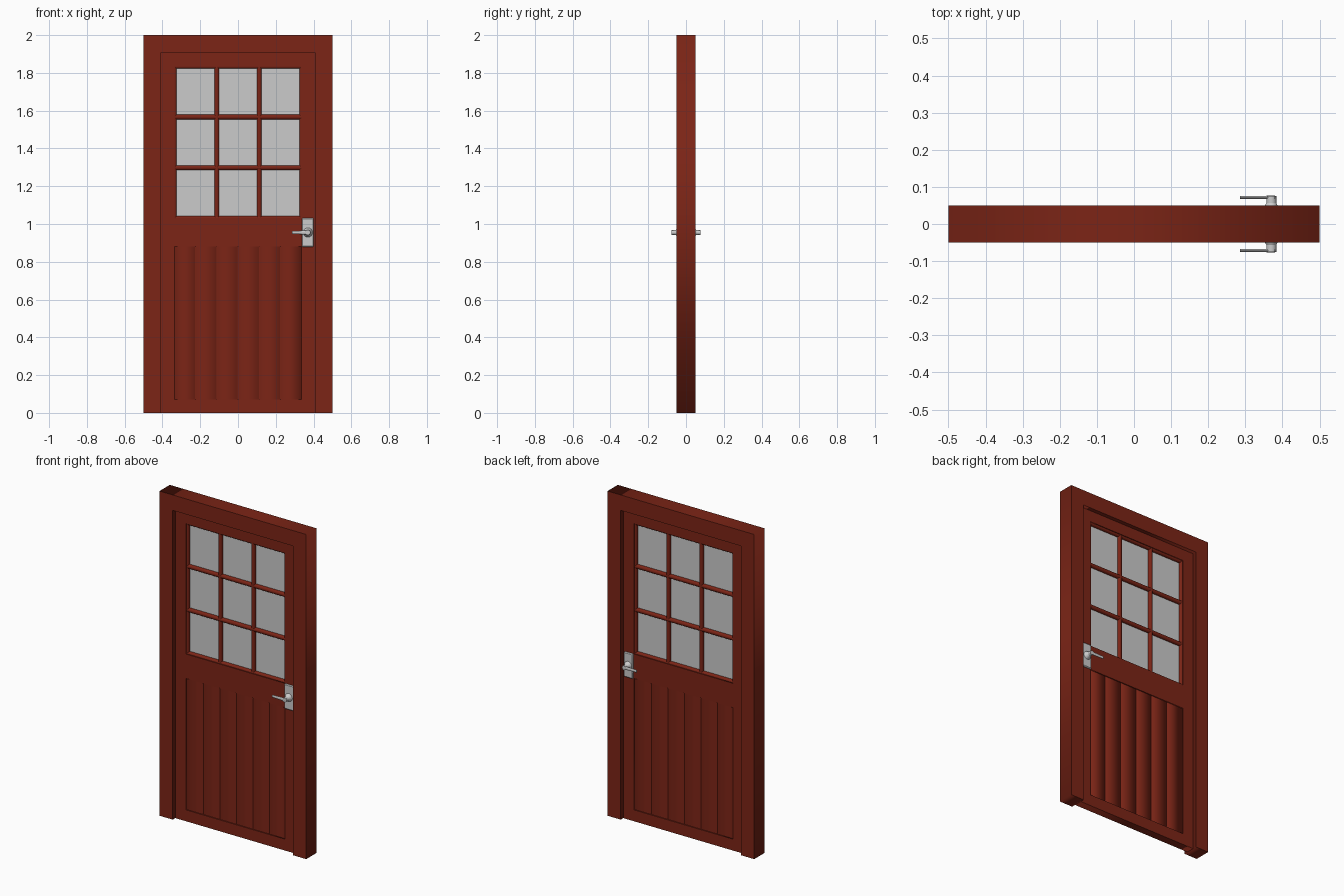
import bpy, math

if "Cube" in bpy.data.objects:
    bpy.data.objects.remove(bpy.data.objects["Cube"])

red = bpy.data.materials.new("red_paint")
red.diffuse_color = (0.2, 0.018, 0.008, 1)
red.use_nodes = True
red.node_tree.nodes["Principled BSDF"].inputs["Base Color"].default_value = red.diffuse_color


def extrude(name, loops, half, loc=(0, 0, 0), rot=(0, 0, 0), mat=red):
    """Filled 2D outline (extra loops are holes), extruded both ways by half."""
    cu = bpy.data.curves.new(name, "CURVE")
    cu.dimensions, cu.fill_mode, cu.extrude = "2D", "BOTH", half
    for pts in loops:
        sp = cu.splines.new("POLY")
        sp.points.add(len(pts) - 1)
        for p, (x, y) in zip(sp.points, pts):
            p.co = (x, y, 0, 1)
        sp.use_cyclic_u = True
    ob = bpy.data.objects.new(name, cu)
    bpy.context.collection.objects.link(ob)
    ob.location, ob.rotation_euler = loc, rot
    bpy.ops.object.select_all(action="DESELECT")
    bpy.context.view_layer.objects.active = ob
    ob.select_set(True)
    bpy.ops.object.convert(target="MESH")
    ob = bpy.context.object
    ob.name = name
    if mat:
        ob.data.materials.clear()
        ob.data.materials.append(mat)
    return ob


def rect(x0, x1, y0, y1):
    return [(x0, y0), (x1, y0), (x1, y1), (x0, y1)]


def cyl(name, r1, r2, depth, loc, rot, scale=(1, 1, 1)):
    bpy.ops.mesh.primitive_cone_add(vertices=24, radius1=r1, radius2=r2, depth=depth,
                                    location=loc, rotation=rot)
    ob = bpy.context.object
    ob.name, ob.scale = name, scale
    bpy.ops.object.shade_smooth_by_angle(angle=math.radians(35))
    return ob


UP = (math.pi / 2, 0, 0)   # stand an xy outline up in the xz plane

# Surrounding frame: three-sided, open at the floor
extrude("door_frame", [[(-.5, 0), (-.41, 0), (-.41, 1.905), (.41, 1.905),
                        (.41, 0), (.5, 0), (.5, 2), (-.5, 2)]], .05, rot=UP)

# Door leaf with window and panel openings
extrude("door_leaf", [rect(-.41, .41, 0, 1.905), rect(-.3375, .3375, 1.03, 1.835),
                      rect(-.3375, .3375, .07, .88)], .025, rot=UP)

# Lower panel of planks with narrow grooves on both faces
t, g = .019, .003
top = [(-.3375, t)]
for i in range(-2, 3):
    x = i * .1125
    top += [(x - g, t), (x, t - 2 * g), (x + g, t)]
top.append((.3375, t))
extrude("plank_panel", [top + [(x, -y) for x, y in reversed(top)]], .405, loc=(0, 0, .475))

# Window bars with chamfered profile; the outer ones form the trim
w, n, d, e = .0125, .007, .012, .02
bar = [(-w, -d), (-n, -e), (n, -e), (w, -d), (w, d), (n, e), (-n, e), (-w, d)]
for i in range(4):
    extrude("upright_bar", [bar], .4025, loc=(-.3375 + i * .225, 0, 1.4325))
    extrude("cross_bar", [bar], .3375, loc=(0, 0, 1.03 + i * .805 / 3),
            rot=(0, math.pi / 2, 0))

# Glass
extrude("glass_pane", [rect(-.335, .335, 1.033, 1.833)], .004, rot=UP, mat=None)

# Lever handle on each face
hx, hz = .37, .955
for s in (-1, 1):
    out = (-s * math.pi / 2, 0, 0)   # cone axis points away from the leaf
    plate = extrude("handle_plate", [rect(.34, .40, .878, 1.032)], .006,
                    loc=(0, s * .029, 0), rot=UP, mat=None)
    bv = plate.modifiers.new("bevel", "BEVEL")
    bv.width, bv.segments = .004, 1
    weld = plate.modifiers.new("weld", "WELD")
    weld.merge_threshold = .0001
    plate.modifiers.move(1, 0)
    cyl("handle_rose", .026, .013, .024, (hx, s * .045, hz), out)
    cyl("handle_neck", .0135, .0135, .022, (hx, s * .065, hz), out)
    cyl("handle_lever", .011, .008, .095, (.3325, s * .0715, hz),
        (0, -math.pi / 2, 0), (1, .45, 1))
